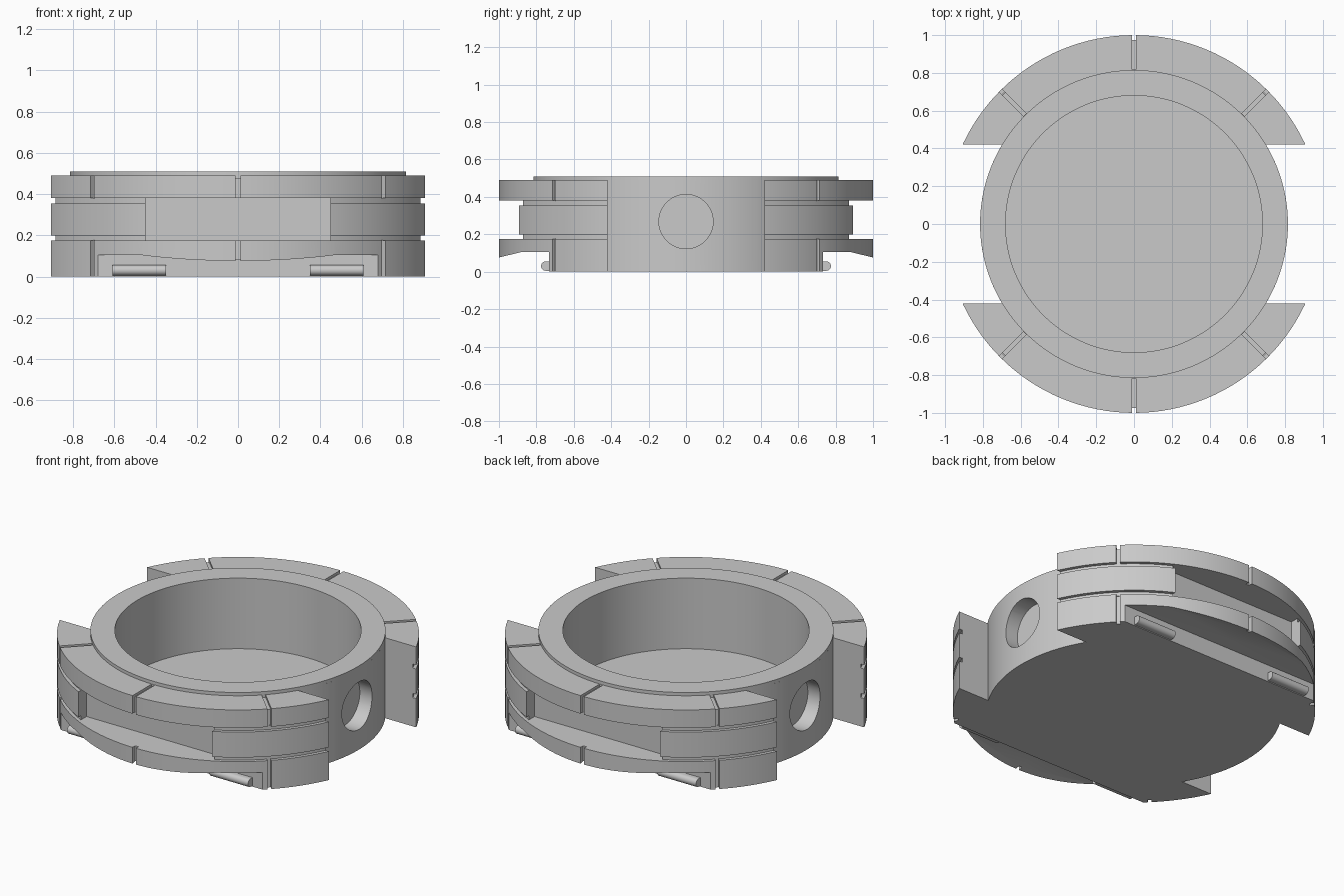
import bpy, bmesh
from math import sin, cos, asin, pi, radians
from mathutils import Matrix, Vector

if "Cube" in bpy.data.objects:
    bpy.data.objects.remove(bpy.data.objects["Cube"], do_unlink=True)

GREY = (0.59, 0.59, 0.59, 1)
grey = bpy.data.materials.new("grey_metal")
grey.use_nodes = True
grey.diffuse_color = GREY
grey.node_tree.nodes["Principled BSDF"].inputs["Base Color"].default_value = GREY

BODY_R, BORE_R, RIM_R, SIDE_Y = 0.815, 0.68, 1.0, 0.42


def finish(name, bm):
    bmesh.ops.recalc_face_normals(bm, faces=bm.faces)
    mesh = bpy.data.meshes.new(name)
    bm.to_mesh(mesh)
    bm.free()
    mesh.materials.append(grey)
    ob = bpy.data.objects.new(name, mesh)
    bpy.context.collection.objects.link(ob)
    return ob


def prism(name, points, low, high, turn=0, upright=False):
    """Extrude a y-z profile along x (or an x-y one along z), then turn it about z."""
    bm = bmesh.new()
    place = (lambda p, w: (p[0], p[1], w)) if upright else (lambda p, w: (w, p[0], p[1]))
    face = bm.faces.new([bm.verts.new(place(p, low)) for p in points])
    ext = bmesh.ops.extrude_face_region(bm, geom=[face])
    move = Vector(place((0, 0), high - low))
    bmesh.ops.translate(bm, vec=move, verts=[v for v in ext["geom"] if isinstance(v, bmesh.types.BMVert)])
    bm.transform(Matrix.Rotation(radians(turn), 4, "Z"))
    return finish(name, bm)


def lathe(name, profile, steps=128):
    bm = bmesh.new()
    vs = [bm.verts.new((r, 0, z)) for r, z in profile]
    es = [bm.edges.new(pair) for pair in zip(vs, vs[1:])]
    bmesh.ops.spin(bm, geom=vs + es, axis=(0, 0, 1), cent=(0, 0, 0), angle=2 * pi, steps=steps)
    bmesh.ops.remove_doubles(bm, verts=bm.verts, dist=1e-4)
    return finish(name, bm)


def arc(cy, cz, r, a0, a1, n):
    return [(cy + r * cos(a0 + (a1 - a0) * i / n), cz + r * sin(a0 + (a1 - a0) * i / n)) for i in range(n + 1)]


def keep_quarter(ob):
    """Keep only the quarter with positive x and y."""
    bm = bmesh.new()
    bm.from_mesh(ob.data)
    bmesh.ops.triangulate(bm, faces=bm.faces)
    for normal in ((1, 0, 0), (0, 1, 0)):
        bmesh.ops.bisect_plane(bm, geom=bm.verts[:] + bm.edges[:] + bm.faces[:], dist=1e-5,
                               plane_co=(0, 0, 0), plane_no=normal, clear_inner=True)
    bm.to_mesh(ob.data)
    bm.free()


def mirror_and_smooth(ob):
    bpy.ops.object.select_all(action="DESELECT")
    ob.select_set(True)
    bpy.context.view_layer.objects.active = ob
    mod = ob.modifiers.new("mirror", "MIRROR")
    mod.use_axis = (True, True, False)
    mod.merge_threshold = 1e-4
    bpy.ops.object.modifier_apply(modifier=mod.name)
    bpy.ops.object.shade_smooth_by_angle(angle=radians(25))


# Cup with a stepped, grooved rim
housing = lathe("ring_housing", [
    (0, 0.08), (BORE_R, 0.08), (BORE_R, 0.51), (BODY_R, 0.51), (BODY_R, 0.49),
    (RIM_R, 0.49), (RIM_R, 0.38), (0.98, 0.38), (0.98, 0.355), (RIM_R, 0.355),
    (RIM_R, 0.2), (0.98, 0.2), (0.98, 0.175), (RIM_R, 0.175), (RIM_R, 0), (0, 0)])

side = asin(SIDE_Y / BODY_R)
cutters = [
    # Rim removed at the side, leaving the round body
    prism("side_cutter", arc(0, 0, BODY_R, -side, side, 40) + [(1.2, SIDE_Y), (1.2, -SIDE_Y)],
          -0.1, 0.6, upright=True),
    # Blind round hole in the side
    prism("hole_cutter", arc(0, 0.268, 0.145, 0, 2 * pi, 48)[:-1], 0.72, 1.1),
    # Flat-backed pocket in the middle tier
    prism("pocket_cutter", [(0.816, 0.175), (1.2, 0.175), (1.2, 0.38), (0.816, 0.38)], -0.45, 0.45),
    # Undercut below the lower tier, sloping at its lip
    prism("undercut_cutter", [(0.733, -0.1), (0.733, 0.105), (0.88, 0.105),
                              (1.0, 0.076), (1.2, 0.03), (1.2, -0.1)], -0.8, 0.8)]
# Narrow slots across the upper and lower tiers
for turn in (-45, 0):
    cutters.append(prism("upper_slot_cutter", [(0.817, 0.475), (0.975, 0.475), (0.975, 0.378),
                                               (1.1, 0.378), (1.1, 0.6), (0.817, 0.6)],
                         -0.011, 0.011, turn))
    cutters.append(prism("lower_slot_cutter", [(0.975, -0.1), (1.1, -0.1), (1.1, 0.177), (0.975, 0.177)],
                         -0.011, 0.011, turn))

bpy.context.view_layer.objects.active = housing
for cutter in cutters:
    mod = housing.modifiers.new("cut", "BOOLEAN")
    mod.operation, mod.solver, mod.object = "DIFFERENCE", "EXACT", cutter
    bpy.ops.object.modifier_apply(modifier=mod.name)
    bpy.data.objects.remove(cutter, do_unlink=True)
keep_quarter(housing)
mirror_and_smooth(housing)

# Rounded bars on the flat faces of the undercuts
bars = prism("rounded_bars", [(0.725, 0.005)] + arc(0.75, 0.03, 0.025, -pi / 2, pi / 2, 12)
             + [(0.725, 0.055)], 0.35, 0.61)
mirror_and_smooth(bars)
